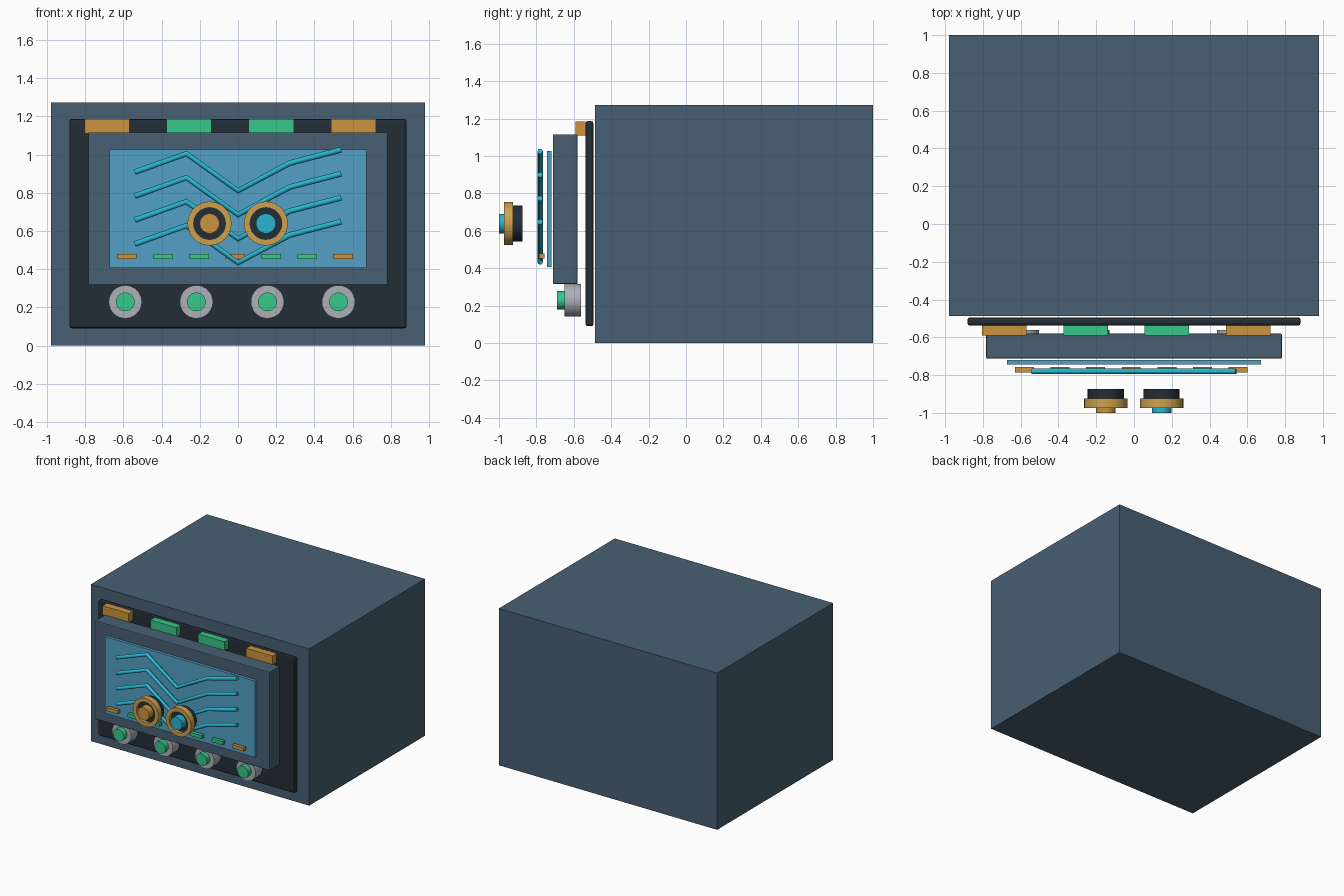
import bpy
import math
from mathutils import Vector

if "Cube" in bpy.data.objects:
    bpy.data.objects.remove(bpy.data.objects["Cube"])


def material(name, rgb):
    """Flat material from display values 0-255, stored as linear."""
    lin = [((c / 255 + 0.055) / 1.055) ** 2.4 for c in rgb] + [1.0]
    m = bpy.data.materials.new(name)
    m.use_nodes = True
    m.diffuse_color = lin
    m.node_tree.nodes["Principled BSDF"].inputs["Base Color"].default_value = lin
    return m


steel = material("slate_blue", (72, 96, 115))
dark = material("dark_slate", (36, 46, 54))
glass = material("screen_blue", (82, 160, 198))
green = material("green", (54, 200, 138))
orange = material("orange", (205, 148, 62))
gold = material("gold", (204, 162, 78))
grey = material("light_grey", (172, 177, 182))
cyan = material("cyan", (40, 180, 208))


def box(name, mat, x, y, z, bevel=0):
    """Box between (low, high) pairs on each axis."""
    spans = (x, y, z)
    bpy.ops.mesh.primitive_cube_add(size=1, location=[(a + b) / 2 for a, b in spans])
    ob = bpy.context.object
    ob.name = name
    ob.scale = [b - a for a, b in spans]
    bpy.ops.object.transform_apply(location=False, rotation=False, scale=True)
    ob.data.materials.append(mat)
    if bevel:
        mod = ob.modifiers.new("soft_edges", "BEVEL")
        mod.width = bevel
        mod.segments = 2
    return ob


def lathe(name, mat, x, z, profile, closed=False, sides=32):
    """Spin (radius, y) points round an axis along y."""
    verts, faces, n = [], [], len(profile)
    for i in range(sides):
        a = math.tau * i / sides
        verts += [(x + r * math.cos(a), y, z + r * math.sin(a)) for r, y in profile]
    for i in range(sides):
        j = (i + 1) % sides
        for k in range(n if closed else n - 1):
            q = (k + 1) % n
            faces.append((i * n + k, i * n + q, j * n + q, j * n + k))
    if not closed:
        faces.append([i * n for i in reversed(range(sides))])
        faces.append([i * n + n - 1 for i in range(sides)])
    me = bpy.data.meshes.new(name)
    me.from_pydata(verts, [], faces)
    me.materials.append(mat)
    ob = bpy.data.objects.new(name, me)
    bpy.context.collection.objects.link(ob)
    bpy.ops.object.select_all(action="DESELECT")
    ob.select_set(True)
    bpy.context.view_layer.objects.active = ob
    bpy.ops.object.mode_set(mode="EDIT")
    bpy.ops.mesh.select_all(action="SELECT")
    bpy.ops.mesh.normals_make_consistent(inside=False)
    bpy.ops.object.mode_set(mode="OBJECT")
    bpy.ops.object.shade_smooth_by_angle(angle=math.radians(30))
    return ob


def disc(name, mat, x, z, r, front, back, sides=32):
    return lathe(name, mat, x, z, [(r, front), (r, back)], sides=sides)


# Housing, front panel and screen
box("housing", steel, (-0.98, 0.98), (-0.487, 1), (0, 1.272))
box("front_panel", dark, (-0.882, 0.882), (-0.537, -0.495), (0.09, 1.187), 0.012)
box("screen_frame", steel, (-0.783, 0.783), (-0.712, -0.58), (0.316, 1.116), 0.006)
box("screen", glass, (-0.673, 0.673), (-0.743, -0.72), (0.406, 1.027))

# Tabs along the top and knobs along the bottom
for i, mat in enumerate((orange, green, green, orange)):
    x = -0.686 + 0.43 * i
    box(f"tab_{i + 1}", mat, (x - 0.118, x + 0.118), (-0.59, -0.538), (1.11, 1.185))
    kx = -0.59 + 0.372 * i
    disc(f"knob_{i + 1}", grey, kx, 0.229, 0.087, -0.65, -0.562)
    disc(f"knob_button_{i + 1}", green, kx, 0.229, 0.049, -0.69, -0.65)

# Indicator bars at the foot of the screen
for i in range(7):
    x = -0.58 + 0.1885 * i
    box(f"indicator_{i + 1}", green if i % 3 else orange,
        (x - 0.05, x + 0.05), (-0.785, -0.757), (0.452, 0.48))

# Traces: round tubes bent across the screen
path = [(-0.54, 0.908), (-0.27, 1.005), (0, 0.81), (0.27, 0.955), (0.54, 1.025)]
for i in range(4):
    curve = bpy.data.curves.new(f"trace_{i + 1}", "CURVE")
    curve.dimensions = "3D"
    curve.bevel_depth = 0.015
    curve.bevel_resolution = 2
    curve.use_fill_caps = True
    line = curve.splines.new("POLY")
    line.points.add(len(path) - 1)
    for p, (x, z) in zip(line.points, path):
        p.co = Vector((x, -0.78, z - 0.1255 * i, 1))
    curve.materials.append(cyan)
    bpy.context.collection.objects.link(bpy.data.objects.new(f"trace_{i + 1}", curve))

# Pair of dials in front of the screen
for name, x, mat in (("right", -0.149, orange), ("left", 0.146, cyan)):
    disc(f"{name}_dial_base", dark, x, 0.639, 0.096, -0.945, -0.873)
    lathe(f"{name}_dial_ring", gold, x, 0.639,
          [(0.115, -0.973), (0.115, -0.925), (0.083, -0.925), (0.083, -0.973)], closed=True)
    disc(f"{name}_dial_cap", mat, x, 0.639, 0.052, -1.0, -0.94)
